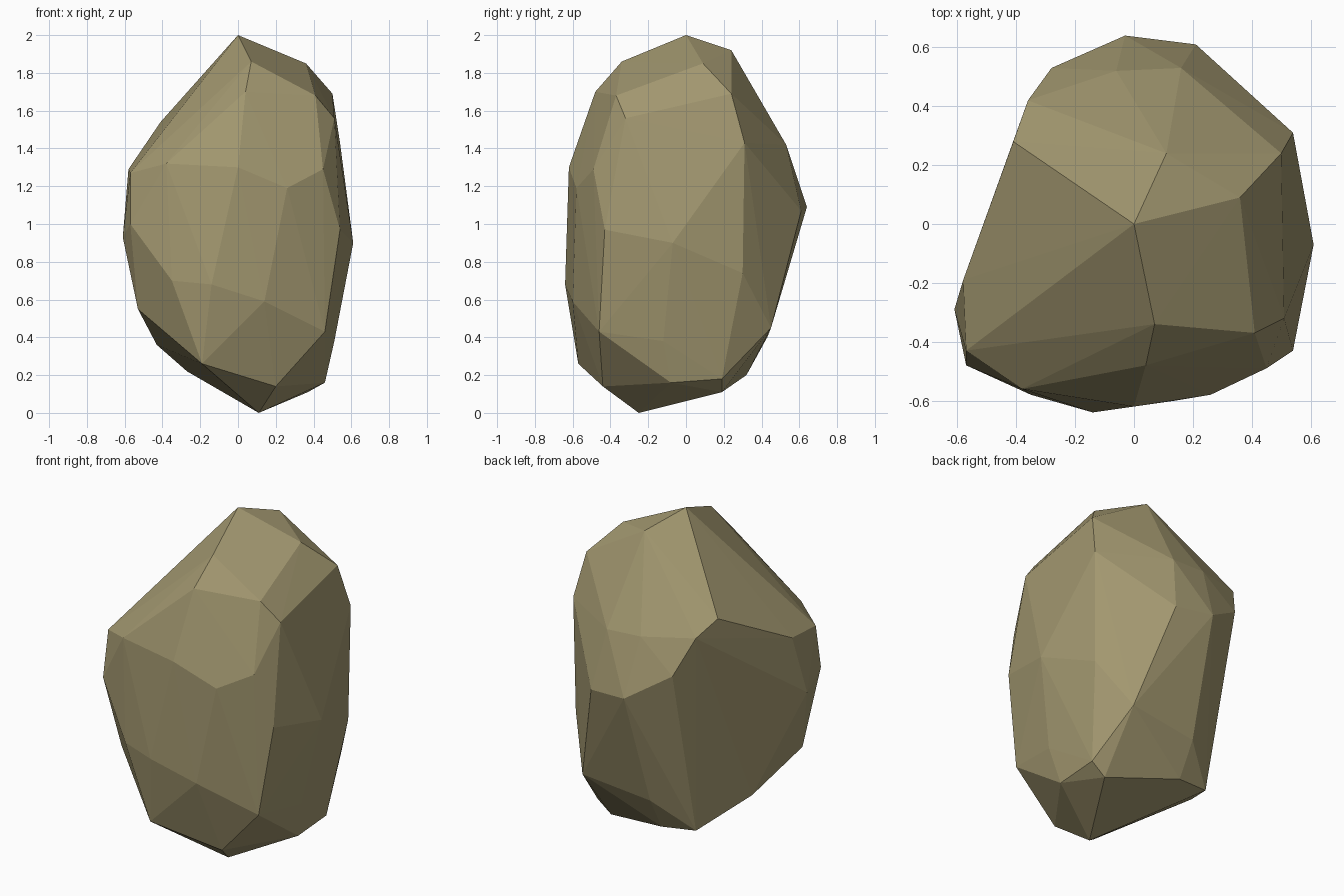
import bpy
import bmesh
from mathutils import Vector

# Remove the default object
default_cube = bpy.data.objects.get("Cube")
if default_cube is not None:
    bpy.data.objects.remove(default_cube, do_unlink=True)


def make_material(name, colour):
    """Create one flat colour for both the viewport and a render."""
    material = bpy.data.materials.new(name)
    material.use_nodes = True
    material.diffuse_color = colour
    shader = material.node_tree.nodes["Principled BSDF"]
    shader.inputs["Base Color"].default_value = colour
    shader.inputs["Roughness"].default_value = 0.9
    return material


def add_corners(mesh, corners):
    """Add the chiselled corners of one band, given in hundredths."""
    for corner in corners:
        mesh.verts.new(Vector(corner) / 100)


def build_boulder(name, bands, material):
    """Stretch flat facets over the corners of every band."""
    mesh = bmesh.new()
    for corners in bands:
        add_corners(mesh, corners)
    bmesh.ops.convex_hull(mesh, input=mesh.verts[:])
    loose_corners = [vert for vert in mesh.verts if not vert.link_faces]
    bmesh.ops.delete(mesh, geom=loose_corners, context="VERTS")
    bmesh.ops.recalc_face_normals(mesh, faces=mesh.faces[:])
    for face in mesh.faces:
        face.smooth = False
    data = bpy.data.meshes.new(name)
    mesh.to_mesh(data)
    mesh.free()
    data.materials.append(material)
    boulder = bpy.data.objects.new(name, data)
    bpy.context.collection.objects.link(boulder)
    return boulder


# Peak and the ridge around it
crown = [(0, 0, 200), (11, 24, 192), (36, 9, 185), (7, -34, 186),
         (50, 24, 169), (41, -37, 168), (4, -48, 170), (51, -32, 156)]

# Upper slope
shoulder = [(-41, 28, 154), (-45, 11, 145), (-36, 42, 146), (-6, 52, 143),
            (16, 53, 142), (54, 31, 143), (45, -49, 129), (0, -62, 130),
            (-38, -56, 132), (-57, -43, 127), (-58, -19, 129)]

# Widest part
waist = [(-28, 53, 125), (-3, 64, 109), (21, 61, 107), (61, -7, 90),
         (54, -43, 97), (26, -58, 119), (-57, -48, 100), (-61, -29, 93),
         (53, 30, 74)]

# Lower slope
skirt = [(-14, -64, 68), (-35, -58, 70), (14, -60, 59), (46, -46, 43),
         (51, -12, 38), (38, 45, 45), (-6, 43, 40), (-53, -36, 55),
         (-43, -2, 36)]

# Narrow foot
foot = [(11, -25, 0), (20, -44, 14), (46, -8, 16), (46, 19, 18),
        (37, 19, 11), (-6, 32, 20), (-27, 29, 22), (-19, -57, 26)]

stone = make_material("sandy_stone", (0.36, 0.31, 0.16, 1.0))
build_boulder("boulder", [crown, shoulder, waist, skirt, foot], stone)
